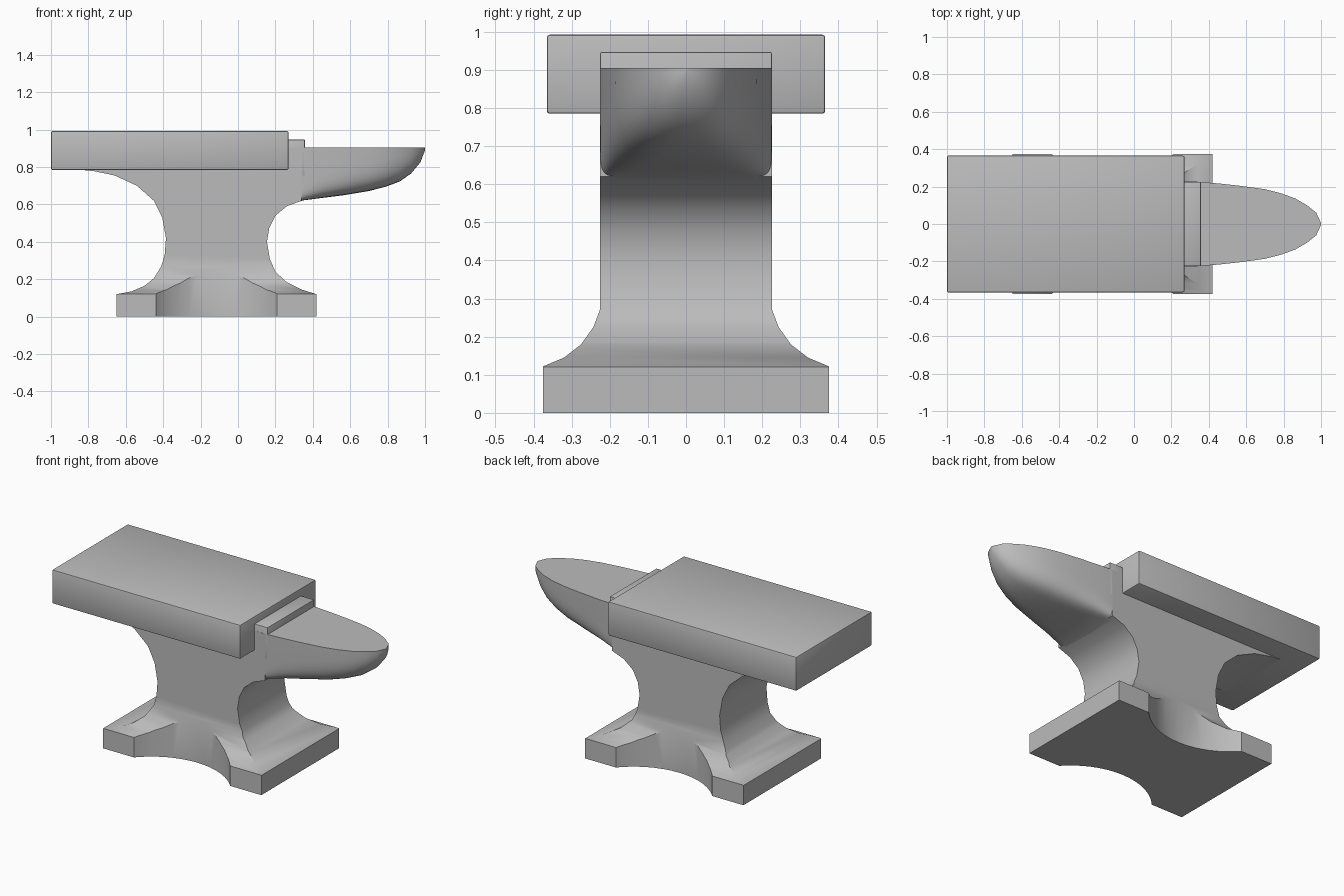
import bpy, bmesh, math
from mathutils import Vector

if "Cube" in bpy.data.objects:
    bpy.data.objects.remove(bpy.data.objects["Cube"])

steel = bpy.data.materials.new("grey_steel")
steel.use_nodes = True
steel.diffuse_color = (0.5, 0.5, 0.5, 1)
steel.node_tree.nodes["Principled BSDF"].inputs["Base Color"].default_value = (0.5, 0.5, 0.5, 1)


def finish(name, bm):
    bmesh.ops.recalc_face_normals(bm, faces=bm.faces)
    mesh = bpy.data.meshes.new(name)
    bm.to_mesh(mesh)
    bm.free()
    mesh.materials.append(steel)
    obj = bpy.data.objects.new(name, mesh)
    bpy.context.collection.objects.link(obj)
    return obj


def select(obj):
    bpy.ops.object.select_all(action='DESELECT')
    obj.select_set(True)
    bpy.context.view_layer.objects.active = obj


def smooth(obj, degrees=32):
    select(obj)
    bpy.ops.object.shade_smooth_by_angle(angle=math.radians(degrees))


def prism(name, outline, start, depth):
    """Extrude a closed outline of 3D points along a direction."""
    bm = bmesh.new()
    face = bm.faces.new([bm.verts.new(Vector(p) + Vector(start)) for p in outline])
    new = bmesh.ops.extrude_face_region(bm, geom=[face])["geom"]
    bmesh.ops.translate(bm, vec=depth, verts=[v for v in new if isinstance(v, bmesh.types.BMVert)])
    return finish(name, bm)


def block(name, x0, x1, half, z0, z1, bevel):
    obj = prism(name, [(x0, 0, z0), (x1, 0, z0), (x1, 0, z1), (x0, 0, z1)],
                (0, -half, 0), (0, 2 * half, 0))
    mod = obj.modifiers.new("soft_edges", 'BEVEL')
    mod.width, mod.segments = bevel, 2
    select(obj)
    bpy.ops.object.modifier_apply(modifier=mod.name)
    smooth(obj)
    return obj


def cut(obj, cutter, operation):
    mod = obj.modifiers.new("cut", 'BOOLEAN')
    mod.operation, mod.solver, mod.object = operation, 'EXACT', cutter
    select(obj)
    bpy.ops.object.modifier_apply(modifier=mod.name)
    bpy.data.objects.remove(cutter)


# Body and feet: front outline, trimmed by the flared side outline
front = [(-.65, 0), (.42, 0), (.42, .12), (.34, .145), (.26, .185), (.2, .24), (.17, .31),
         (.155, .4), (.167, .475), (.2, .54), (.26, .59), (.34, .62), (.34, .905),
         (-.86, .905), (-.86, .787), (-.77, .778), (-.66, .755), (-.54, .7), (-.45, .62),
         (-.405, .53), (-.385, .42), (-.392, .33), (-.41, .27), (-.45, .205),
         (-.5, .165), (-.57, .135), (-.65, .12)]
body = prism("body_and_feet", [(x, 0, z) for x, z in front], (0, -.5, 0), (0, 1, 0))

flare = [(.375, -.1), (.375, .122), (.32, .145), (.275, .18), (.243, .225), (.226, .27), (.226, 1.1)]
side = flare + [(-y, z) for y, z in reversed(flare)]
cut(body, prism("side_trim", [(0, y, z) for y, z in side], (-1.5, 0, 0), (3, 0, 0)), 'INTERSECT')

# Rounded notches between the feet on both sides
for sign in (-1, 1):
    ring = [(math.cos(a) * .437 - .115, math.sin(a) * .437 + sign * .667, 0)
            for a in (math.tau * i / 56 for i in range(56))]
    cut(body, prism("notch", ring, (0, 0, -.1), (0, 0, .5)), 'DIFFERENCE')
smooth(body, 34)

# Wide top face and the narrow step in front of the horn
block("top_face", -1, .27, .365, .785, .992, .007)
block("step", .2, .357, .225, .75, .947, .004)

# Horn: flat top, underside rounding off toward the tip
TOP = .905
stations = [(.3, .226, .606, 24), (.35, .225, .622, 14), (.45, .217, .635, 7), (.57, .204, .65, 5),
            (.7, .186, .672, 4), (.79, .163, .695, 3.5), (.865, .135, .723, 3),
            (.925, .1, .765, 2.7), (.975, .06, .825, 2.4), (1, .004, .89, 2)]
bm = bmesh.new()
STEPS = 24
rings = []
for x, half, low, power in stations:
    ring = []
    for i in range(STEPS + 1):
        a = math.pi * i / STEPS
        c, s = math.cos(a), max(math.sin(a), 0)
        ring.append(bm.verts.new((x, math.copysign(abs(c) ** (2 / power), c) * half,
                                  TOP - (TOP - low) * (s ** (2 / power) if 0 < i < STEPS else 0))))
    rings.append(ring)
for a, b in zip(rings, rings[1:]):
    for i in range(STEPS + 1):
        j = (i + 1) % (STEPS + 1)
        bm.faces.new((a[i], a[j], b[j], b[i]))
bm.faces.new(rings[0])
bm.faces.new(rings[-1])
smooth(finish("horn", bm), 45)
